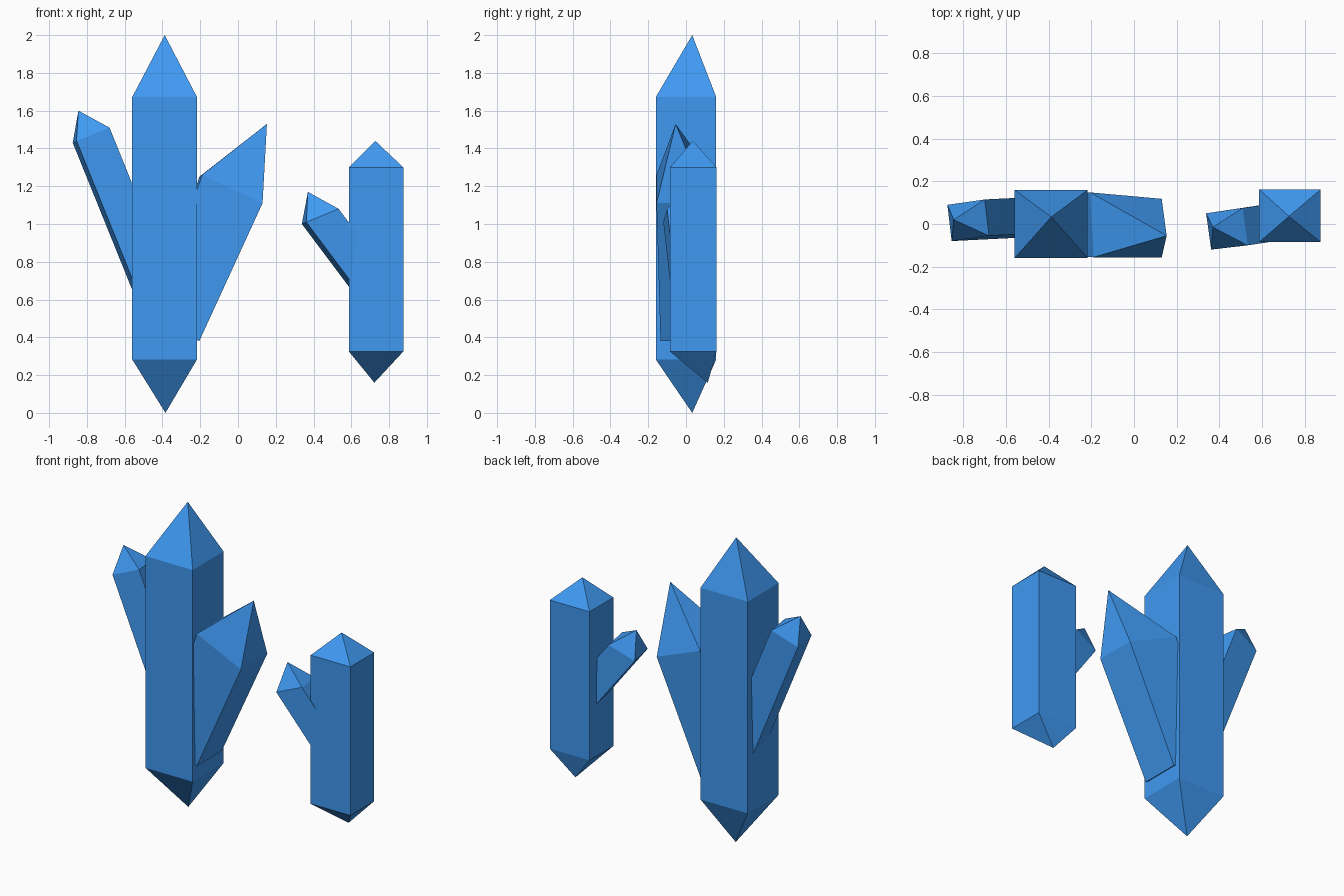
import bpy, bmesh
from mathutils import Vector

if "Cube" in bpy.data.objects:
    bpy.data.objects.remove(bpy.data.objects["Cube"])

blue = bpy.data.materials.new("crystal_blue")
blue.diffuse_color = (0.05, 0.32, 0.89, 1)
blue.use_nodes = True
blue.node_tree.nodes["Principled BSDF"].inputs["Base Color"].default_value = blue.diffuse_color


def rect(x0, x1, y0, y1, z):
    return [(x0, y0, z), (x1, y0, z), (x1, y1, z), (x0, y1, z)]


def shifted(ring, offset):
    return [Vector(p) + Vector(offset) for p in ring]


def crystal(name, lower, upper, tip, base_tip=None):
    """Four-sided prism with a pointed top and a pointed or flat bottom."""
    bm = bmesh.new()
    a = [bm.verts.new(p) for p in lower]
    b = [bm.verts.new(p) for p in upper]
    top = bm.verts.new(tip)
    bottom = bm.verts.new(base_tip) if base_tip else None
    for i in range(4):
        j = (i + 1) % 4
        bm.faces.new((a[i], a[j], b[j], b[i]))
        bm.faces.new((b[i], b[j], top))
        if bottom:
            bm.faces.new((a[j], a[i], bottom))
    if not bottom:
        bm.faces.new(a[::-1])
    bmesh.ops.recalc_face_normals(bm, faces=bm.faces)
    mesh = bpy.data.meshes.new(name)
    bm.to_mesh(mesh)
    bm.free()
    mesh.materials.append(blue)
    bpy.context.collection.objects.link(bpy.data.objects.new(name, mesh))


# Upright double-pointed crystals
crystal("tall_crystal", rect(-0.56, -0.217, -0.16, 0.16, 0.283),
        rect(-0.56, -0.217, -0.16, 0.16, 1.672), (-0.388, 0.033, 2.0), (-0.384, 0.033, 0.0))
crystal("short_crystal", rect(0.587, 0.875, -0.085, 0.162, 0.325),
        rect(0.587, 0.875, -0.085, 0.162, 1.30), (0.727, 0.036, 1.44), (0.722, 0.115, 0.16))

# Slanted shard on the left of the tall crystal
ring = [(-0.855, -0.08, 1.44), (-0.68, -0.055, 1.51), (-0.70, 0.115, 1.505), (-0.875, 0.09, 1.43)]
crystal("left_shard", shifted(ring, (0.36, 0.018, -0.89)), ring, (-0.845, 0.02, 1.60))

# Slanted shard on the left of the short crystal
ring = [(0.362, -0.12, 1.01), (0.533, -0.1, 1.08), (0.51, 0.075, 1.07), (0.338, 0.05, 1.0)]
crystal("small_shard", shifted(ring, (0.30, 0.045, -0.40)), ring, (0.37, -0.015, 1.17))

# Wide shard on the right, its root buried in the tall crystal
crystal("right_shard",
        [(-0.45, -0.135, 0.50), (-0.205, -0.135, 0.38), (-0.205, 0.125, 0.38), (-0.45, 0.14, 0.50)],
        [(-0.19, -0.156, 1.26), (0.13, -0.156, 1.11), (0.13, 0.118, 1.11), (-0.205, 0.148, 1.25)],
        (0.153, -0.055, 1.53))
